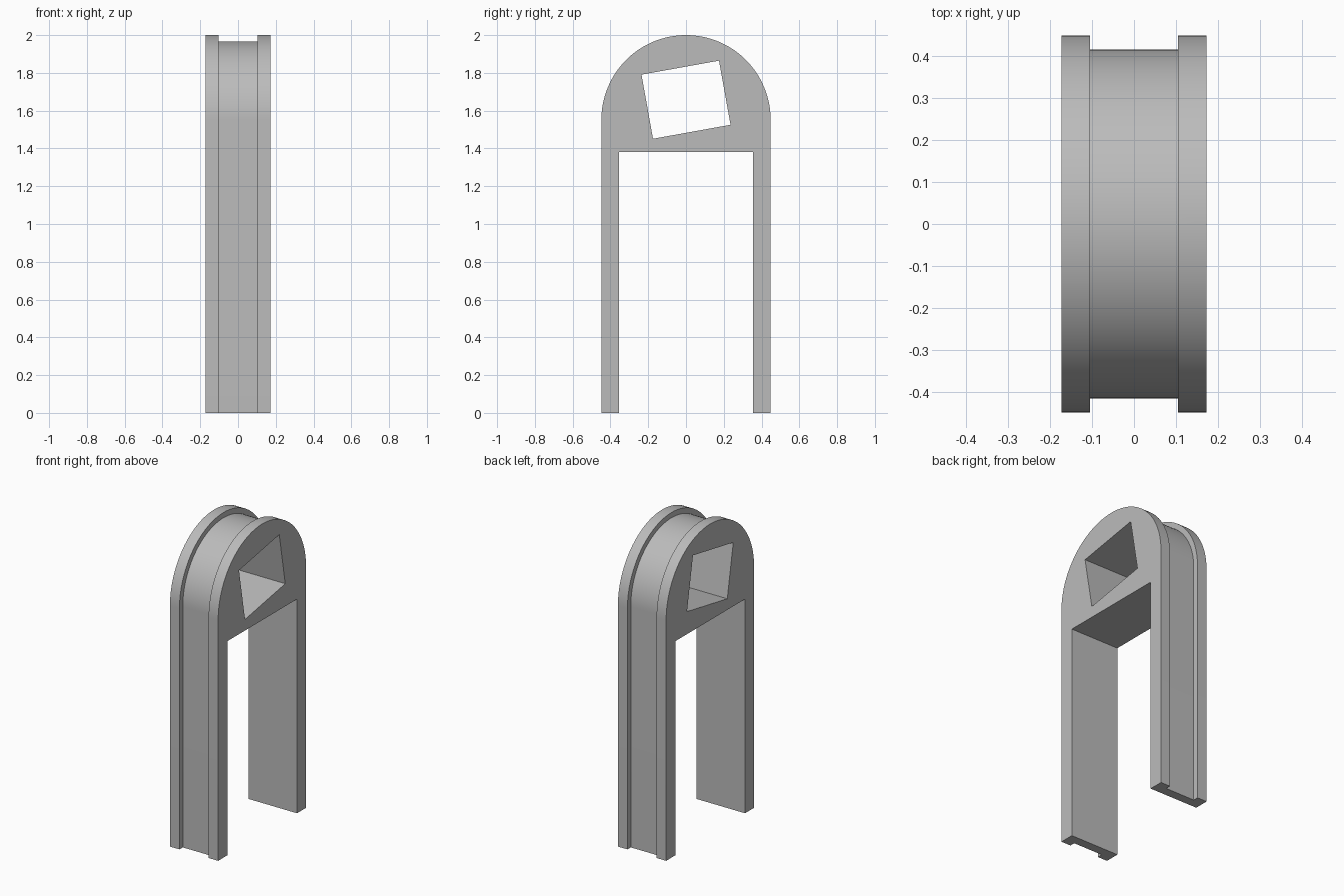
import bpy, bmesh, math

old = bpy.data.objects.get("Cube")
if old:
    bpy.data.objects.remove(old, do_unlink=True)

HALF_WIDTH, GROOVE_HALF = 0.172, 0.104
RADIUS, GROOVE_DEPTH, SPRING_Z = 0.448, 0.034, 1.552
SEGMENTS = 64

grey = bpy.data.materials.new("plain grey")
grey.use_nodes = True
grey.diffuse_color = (0.5, 0.5, 0.5, 1)
grey.node_tree.nodes["Principled BSDF"].inputs["Base Color"].default_value = (0.5, 0.5, 0.5, 1)


def arch(radius, foot):
    """Upright legs joined by a half circle, as (y, z) points."""
    bend = [(radius * math.cos(math.pi * i / SEGMENTS),
             SPRING_Z + radius * math.sin(math.pi * i / SEGMENTS))
            for i in range(SEGMENTS + 1)]
    return [(radius, foot)] + bend + [(-radius, foot)]


def rectangle(width, height, centre_z, angle=0):
    c, s = math.cos(angle), math.sin(angle)
    corners = [(-width / 2, -height / 2), (width / 2, -height / 2),
               (width / 2, height / 2), (-width / 2, height / 2)]
    return [(y * c - z * s, centre_z + y * s + z * c) for y, z in corners]


def prism(name, outline, half):
    """Extrude a (y, z) outline across x."""
    bm = bmesh.new()
    face = bm.faces.new([bm.verts.new((-half, y, z)) for y, z in outline])
    side = bmesh.ops.extrude_face_region(bm, geom=[face])["geom"]
    bmesh.ops.translate(bm, vec=(2 * half, 0, 0),
                        verts=[v for v in side if isinstance(v, bmesh.types.BMVert)])
    bmesh.ops.recalc_face_normals(bm, faces=bm.faces)
    mesh = bpy.data.meshes.new(name)
    bm.to_mesh(mesh)
    bm.free()
    mesh.materials.append(grey)
    obj = bpy.data.objects.new(name, mesh)
    bpy.context.collection.objects.link(obj)
    return obj


def cut(body, cutter):
    cutter.hide_render = True
    mod = body.modifiers.new("cut", 'BOOLEAN')
    mod.operation, mod.solver, mod.object = 'DIFFERENCE', 'EXACT', cutter
    bpy.context.view_layer.objects.active = body
    bpy.ops.object.modifier_apply(modifier=mod.name)
    bpy.data.objects.remove(cutter, do_unlink=True)


# Solid arch
body = prism("arch_body", arch(RADIUS, 0), HALF_WIDTH)

# Groove running up, over and down the outside
band = arch(RADIUS + 0.1, -0.1) + arch(RADIUS - GROOVE_DEPTH, -0.1)[::-1]
cut(body, prism("groove_cutter", band, GROOVE_HALF))

# Opening between the legs
cut(body, prism("opening_cutter", rectangle(0.71, 1.58, 0.59), 0.5))

# Tilted rectangular hole through the head
cut(body, prism("hole_cutter", rectangle(0.417, 0.345, 1.658, math.radians(10.2)), 0.5))

# Smooth bend with sharp rims
bpy.ops.object.select_all(action='DESELECT')
body.select_set(True)
bpy.context.view_layer.objects.active = body
bpy.ops.object.shade_smooth_by_angle(angle=math.radians(30))
